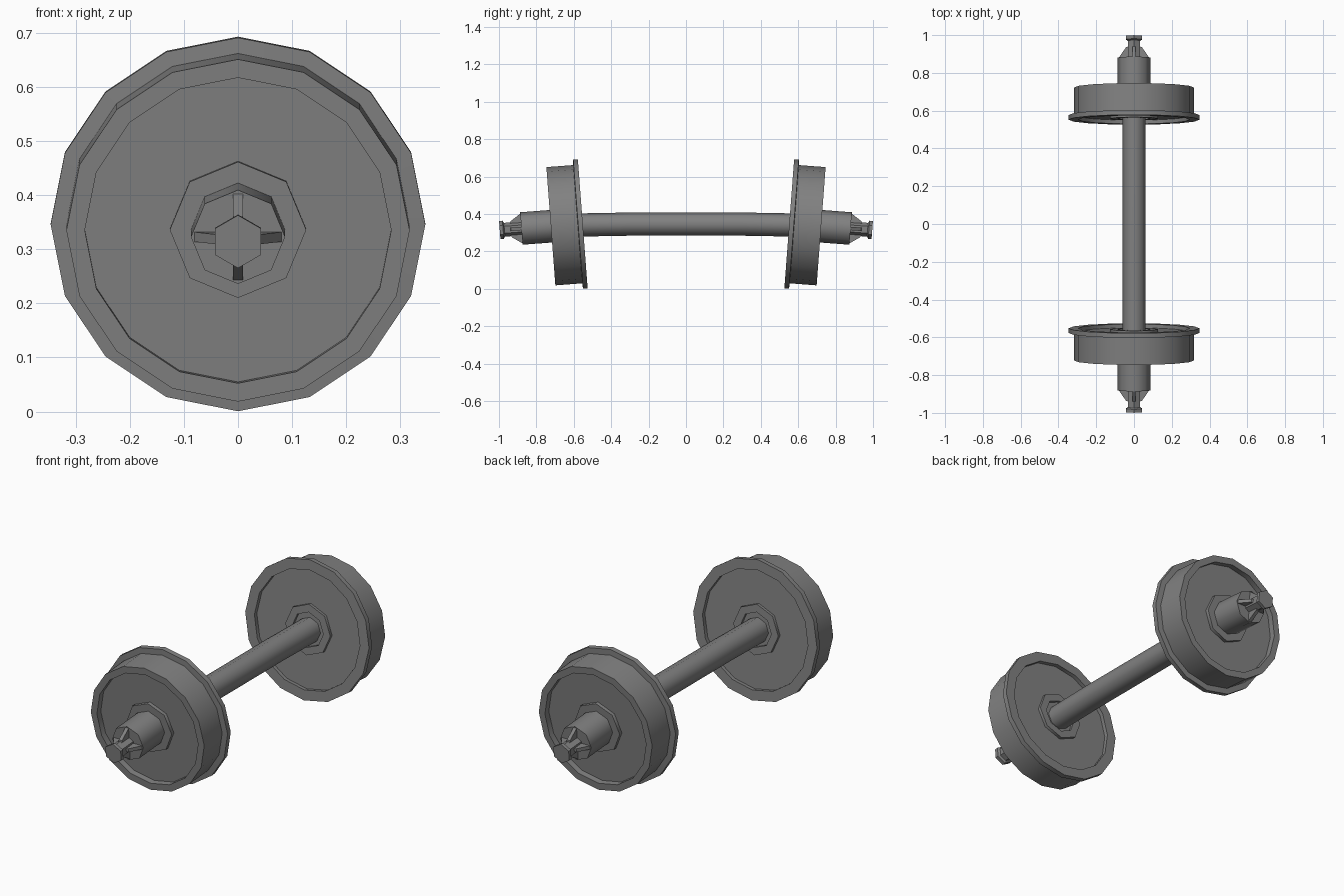
import bpy, bmesh
from math import sin, cos, pi, radians
from mathutils import Matrix

cube = bpy.data.objects.get("Cube")
if cube:
    bpy.data.objects.remove(cube, do_unlink=True)

steel = bpy.data.materials.new("dark_grey_steel")
steel.use_nodes = True
GREY = (0.22, 0.22, 0.22, 1)
steel.diffuse_color = GREY
steel.node_tree.nodes["Principled BSDF"].inputs["Base Color"].default_value = GREY

CAMBER = radians(4.35)


def finish(name, bm, matrix, smooth_angle):
    """Clean the mesh, place it and shade it."""
    bmesh.ops.remove_doubles(bm, verts=bm.verts, dist=1e-5)
    bm.transform(matrix)
    bmesh.ops.recalc_face_normals(bm, faces=bm.faces)
    mesh = bpy.data.meshes.new(name)
    bm.to_mesh(mesh)
    bm.free()
    mesh.materials.append(steel)
    obj = bpy.data.objects.new(name, mesh)
    bpy.context.collection.objects.link(obj)
    bpy.ops.object.select_all(action='DESELECT')
    obj.select_set(True)
    bpy.context.view_layer.objects.active = obj
    bpy.ops.object.shade_smooth_by_angle(angle=radians(smooth_angle))
    return obj


def lathe(name, profile, sides, matrix, smooth_angle=50):
    """Turn (radius, distance, height) points round the y axis."""
    bm = bmesh.new()
    rings = []
    for r, d, z in profile:
        if r == 0:
            rings.append([bm.verts.new((0, d, z))] * sides)
        else:
            angles = [2 * pi * i / sides for i in range(sides)]
            rings.append([bm.verts.new((r * sin(a), d, z + r * cos(a))) for a in angles])
    for a, b in zip(rings, rings[1:]):
        for i in range(sides):
            j = (i + 1) % sides
            bm.faces.new(list(dict.fromkeys((a[i], a[j], b[j], b[i]))))
    return finish(name, bm, matrix, smooth_angle)


def flat(points):
    return [(r, d, 0) for r, d in points]


def fins(name, matrix):
    """Four tapered ribs around the journal neck."""
    bm = bmesh.new()
    outline = [(0.02, 0.325), (0.08, 0.329), (0.042, 0.385), (0.02, 0.39)]
    for k in range(4):
        turn = Matrix.Rotation(k * pi / 2, 3, 'Y')
        a, b = [[bm.verts.new(turn @ Matrix.Translation((x, d, r)).translation)
                 for r, d in outline] for x in (-0.009, 0.009)]
        bm.faces.new(a)
        bm.faces.new(b)
        for i in range(4):
            j = (i + 1) % 4
            bm.faces.new((a[i], a[j], b[j], b[i]))
    return finish(name, bm, matrix, 20)


# Both wheel ends, each leaning outward at the top
for end, side in (("front", -1), ("back", 1)):
    place = (Matrix.Translation((0, side * 0.552, 0.3475))
             @ Matrix.Rotation(-side * CAMBER, 4, 'X')
             @ Matrix.Scale(side, 4, (0, 1, 0)))

    # Flanged wheel, dished on both faces
    lathe(end + "_wheel", flat([
        (0, 0.02), (0.295, 0.02), (0.295, 0), (0.346, 0), (0.346, 0.025),
        (0.317, 0.027), (0.317, 0.171), (0.283, 0.171), (0.283, 0.14), (0, 0.14)]),
        16, place)
    # Octagonal hubs, the inner one with a recessed centre
    lathe(end + "_inner_hub", flat([
        (0, 0.03), (0.126, 0.03), (0.126, 0.005), (0.087, 0.005),
        (0.087, 0.019), (0, 0.019)]), 8, place)
    lathe(end + "_outer_hub", flat([
        (0, 0.13), (0.126, 0.13), (0.126, 0.158), (0, 0.158)]), 8, place)
    # Journal, neck and end cap
    lathe(end + "_journal", flat([
        (0, 0.15), (0.087, 0.15), (0.087, 0.329), (0, 0.329)]), 8, place)
    lathe(end + "_neck_and_cap", flat([
        (0, 0.32), (0.037, 0.32), (0.037, 0.42), (0.049, 0.427),
        (0.049, 0.445), (0, 0.445)]), 6, place, 20)
    fins(end + "_journal_fins", place)

# Slightly arched axle shaft
lathe("axle_shaft", [
    (0, -0.58, 0.341), (0.062, -0.58, 0.341), (0.062, -0.3, 0.346),
    (0.062, 0.3, 0.346), (0.062, 0.58, 0.341), (0, 0.58, 0.341)], 8, Matrix())
